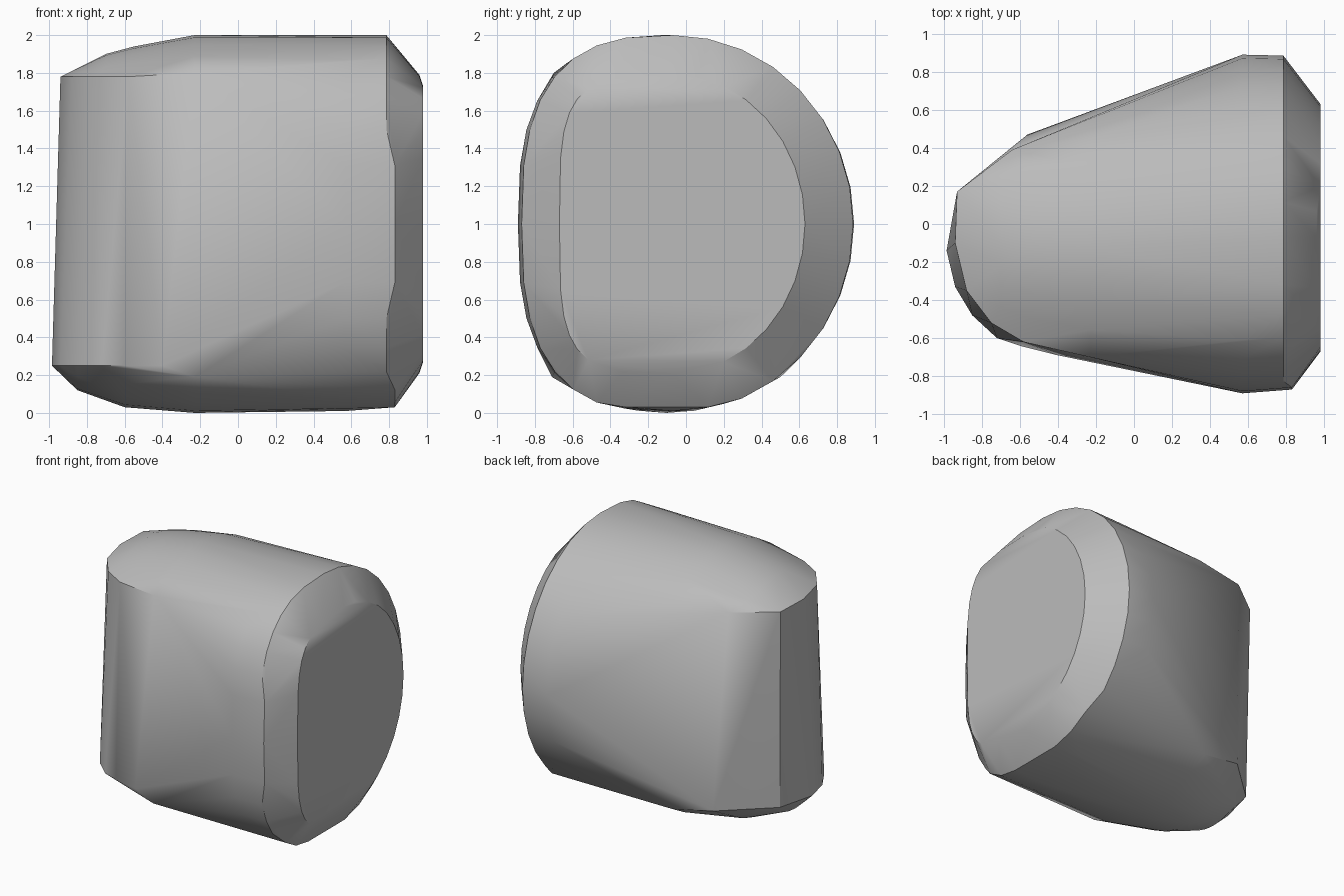
import bpy
import bmesh
import math

default_cube = bpy.data.objects.get("Cube")
if default_cube:
    bpy.data.objects.remove(default_cube, do_unlink=True)

MID_Y = -0.07


def oval(x_rule, back, front, height, power, count=32):
    """Cross-section that is round at the back and squarer at the front."""
    points = []
    for i in range(count):
        angle = math.tau * i / count
        c, s = math.cos(angle), math.sin(angle)
        n = 2 if c > 0 else power
        radius = back if c > 0 else front
        y = MID_Y + radius * math.copysign(abs(c) ** (2 / n), c)
        z = 1 + height * math.copysign(abs(s) ** (2 / n), s)
        points.append((x_rule(y, z), y, z))
    return points


def crown(x, y_front, y_back, z_mid, z_edge, count=9):
    """Shallow arch running from front to back."""
    points = []
    for i in range(count):
        t = 2 * i / (count - 1) - 1
        y = y_front + (y_back - y_front) * (t + 1) / 2
        points.append((x, y, z_mid + (z_edge - z_mid) * t * t))
    return points


def rim(outline, z):
    return [(x, y, z) for x, y in outline]


# Broad end: widest section, shoulder and flat end face
def shoulder_x(y, z):
    front_flat = y < -0.8 and 0.5 < z < 1.35
    return 0.83 if front_flat or z < 0.2 else 0.785


def end_x(y, z):
    return 0.96 if abs(z - 1) > 0.74 else 0.98


cloud = oval(lambda y, z: 0.57, 0.96, 0.82, 0.99, 2.8)
shoulder = oval(shoulder_x, 0.955, 0.8, 1.0, 2.8)
cloud += [(x, y, max(z, 0.03)) for x, y, z in shoulder]
cloud += oval(end_x, 0.7, 0.6, 0.79, 4)

# Narrow end: upper and lower rims of the upright rounded wall
upper = [(-0.64, 0.39), (-0.93, 0.17), (-0.94, -0.1), (-0.88, -0.35),
         (-0.75, -0.52), (-0.58, -0.62), (-0.2, -0.7)]
lower = [(-0.56, 0.47), (-0.91, 0.15), (-0.985, -0.14), (-0.94, -0.33),
         (-0.85, -0.48), (-0.72, -0.6), (-0.4, -0.69)]
cloud += rim(upper, 1.78) + rim(lower, 0.25)

# Arched top and bottom
cloud += crown(-0.23, -0.7, 0.45, 2.0, 1.8)
cloud += crown(-0.55, -0.62, 0.4, 1.94, 1.78)
cloud += crown(-0.7, -0.55, 0.34, 1.9, 1.78)
cloud += crown(-0.23, -0.71, 0.5, 0.0, 0.19)
cloud += crown(-0.6, -0.64, 0.42, 0.03, 0.25)
cloud += crown(-0.85, -0.47, 0.2, 0.12, 0.25)

# Wrap everything in one convex skin
bm = bmesh.new()
for point in cloud:
    bm.verts.new(point)
bmesh.ops.remove_doubles(bm, verts=bm.verts[:], dist=0.005)
hull = bmesh.ops.convex_hull(bm, input=bm.verts[:])
spare = set(hull["geom_interior"]) | set(hull["geom_unused"])
spare_verts = [g for g in spare if isinstance(g, bmesh.types.BMVert)]
bmesh.ops.delete(bm, geom=spare_verts, context="VERTS")
bmesh.ops.dissolve_limit(bm, angle_limit=math.radians(1),
                         verts=bm.verts[:], edges=bm.edges[:])
bmesh.ops.recalc_face_normals(bm, faces=bm.faces[:])
mesh = bpy.data.meshes.new("tapered_block")
bm.to_mesh(mesh)
bm.free()

# Plain grey material
grey = bpy.data.materials.new("plain_grey")
grey.use_nodes = True
colour = (0.5, 0.5, 0.5, 1)
grey.diffuse_color = colour
grey.node_tree.nodes["Principled BSDF"].inputs["Base Color"].default_value = colour
mesh.materials.append(grey)

block = bpy.data.objects.new("tapered_block", mesh)
bpy.context.collection.objects.link(block)
bpy.context.view_layer.objects.active = block
block.select_set(True)
bpy.ops.object.shade_smooth_by_angle(angle=math.radians(30))
